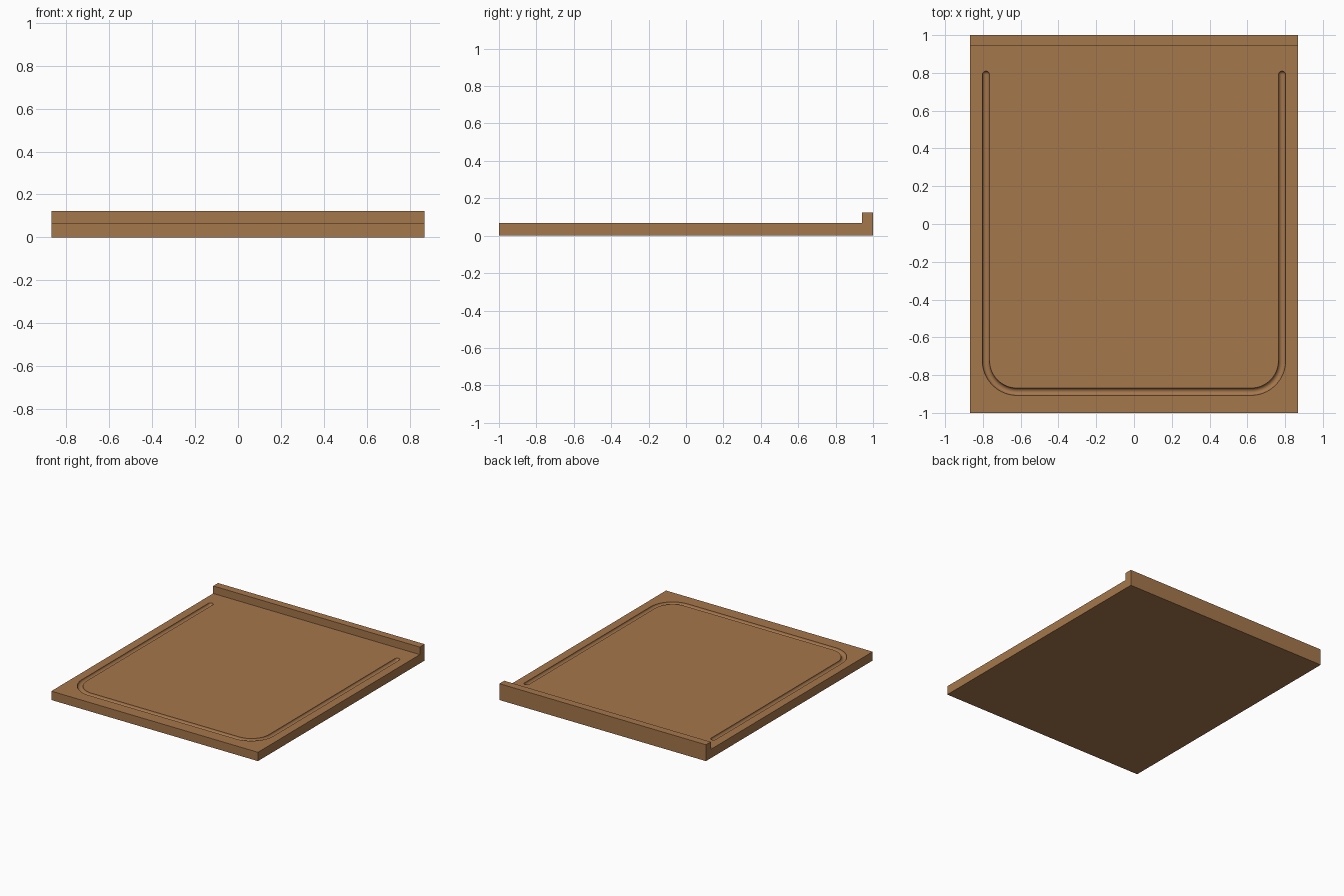
import bpy, bmesh, math
from mathutils import Vector

if "Cube" in bpy.data.objects:
    bpy.data.objects.remove(bpy.data.objects["Cube"])

HALF_W, TOP, LIP_TOP, LIP_Y = 0.868, 0.067, 0.124, 0.942

wood = bpy.data.materials.new("warm_wood")
wood.diffuse_color = (0.376, 0.184, 0.072, 1)
wood.use_nodes = True
wood.node_tree.nodes["Principled BSDF"].inputs["Base Color"].default_value = wood.diffuse_color


def make_object(name, bm):
    bmesh.ops.recalc_face_normals(bm, faces=bm.faces)
    mesh = bpy.data.meshes.new(name)
    bm.to_mesh(mesh)
    bm.free()
    mesh.materials.append(wood)
    obj = bpy.data.objects.new(name, mesh)
    bpy.context.collection.objects.link(obj)
    return obj


# Board with raised back lip: side profile (y, z) extruded across x
profile = [(-1, 0), (1, 0), (1, LIP_TOP), (LIP_Y, LIP_TOP), (LIP_Y, TOP), (-1, TOP)]
bm = bmesh.new()
face = bm.faces.new([bm.verts.new((-HALF_W, y, z)) for y, z in profile])
ext = bmesh.ops.extrude_face_region(bm, geom=[face])
bmesh.ops.translate(bm, vec=(2 * HALF_W, 0, 0),
                    verts=[v for v in ext["geom"] if isinstance(v, bmesh.types.BMVert)])
board = make_object("cutting_board", bm)

# Juice groove cutter: round section swept along a U path, with domed ends
GX, GY_END, GY_FRONT, CORNER, R, SIDES = 0.784, 0.79, -0.888, 0.165, 0.0195, 20
half = []  # right half of the path: position, tangent, radius
for i in range(8):  # dome at the open end
    a = math.radians(85 - 85 * i / 7)
    half.append((Vector((GX, GY_END + R * math.sin(a), TOP)), Vector((0, -1, 0)), R * math.cos(a)))
for i in range(17):  # rounded corner
    a = -math.pi / 2 * i / 16
    pos = Vector((GX - CORNER + CORNER * math.cos(a), GY_FRONT + CORNER + CORNER * math.sin(a), TOP))
    half.append((pos, Vector((math.sin(a), -math.cos(a), 0)), R))
mirrored = [(Vector((-p.x, p.y, p.z)), Vector((t.x, -t.y, 0)), r) for p, t, r in reversed(half)]

bm = bmesh.new()
rings = []
for pos, tan, r in half + mirrored:
    side = Vector((-tan.y, tan.x, 0))
    ring = []
    for k in range(SIDES):
        a = 2 * math.pi * (k + 0.5) / SIDES
        ring.append(bm.verts.new(pos + side * r * math.cos(a) + Vector((0, 0, r * math.sin(a)))))
    rings.append(ring)
for a, b in zip(rings, rings[1:]):
    for k in range(SIDES):
        n = (k + 1) % SIDES
        bm.faces.new((a[k], a[n], b[n], b[k]))
bm.faces.new(rings[0])
bm.faces.new(rings[-1])
cutter = make_object("groove_cutter", bm)
cutter.hide_render = True

# Carve the groove, then drop the cutter
mod = board.modifiers.new("juice_groove", "BOOLEAN")
mod.operation = "DIFFERENCE"
mod.solver = "EXACT"
mod.object = cutter
bpy.context.view_layer.objects.active = board
board.select_set(True)
bpy.ops.object.modifier_apply(modifier=mod.name)
bpy.data.objects.remove(cutter)
bpy.ops.object.shade_smooth_by_angle(angle=math.radians(30))
